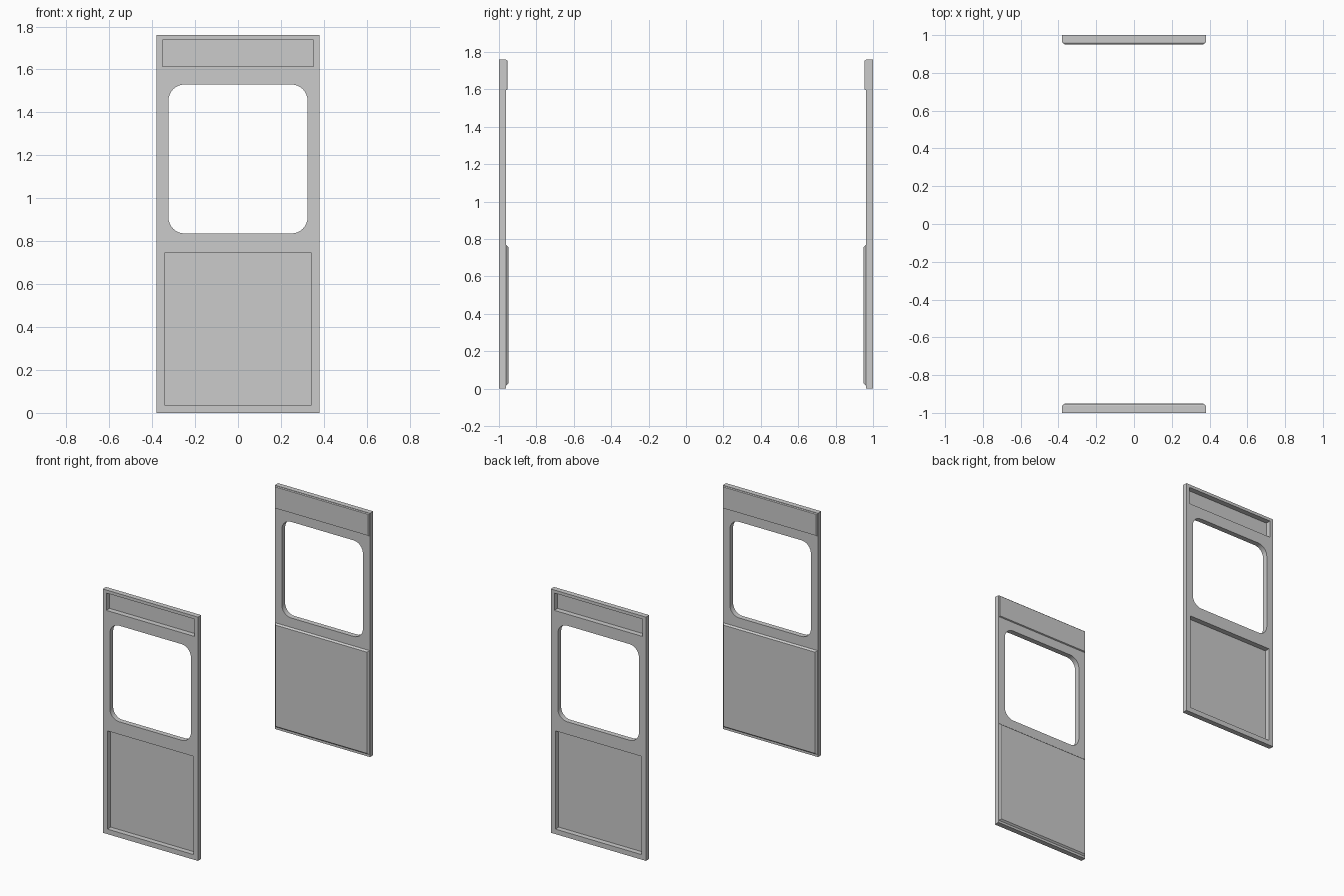
import bpy, bmesh
from math import pi, sin, cos
from mathutils import Matrix

if "Cube" in bpy.data.objects:
    bpy.data.objects.remove(bpy.data.objects["Cube"])

H, W = 1.76, 0.38          # door height and half width
Y_OUT, Y_IN = -1.0, -0.962  # outer and inner face of the frame


def rounded(hw, z0, z1, r=0, n=8):
    """Rectangle outline in (x, z), with optional rounded corners."""
    if r == 0:
        return [(-hw, z0), (hw, z0), (hw, z1), (-hw, z1)]
    pts = []
    for i, (cx, cz) in enumerate([(hw - r, z1 - r), (r - hw, z1 - r),
                                  (r - hw, z0 + r), (hw - r, z0 + r)]):
        for k in range(n + 1):
            a = pi / 2 * (i + k / n)
            pts.append((cx + r * cos(a), cz + r * sin(a)))
    return pts


def place(name, mesh, turn):
    mesh.transform(Matrix.Rotation(turn, 4, 'Z'))
    ob = bpy.data.objects.new(name, mesh)
    bpy.context.collection.objects.link(ob)
    bpy.ops.object.select_all(action='DESELECT')
    ob.select_set(True)
    bpy.context.view_layer.objects.active = ob
    bpy.ops.object.shade_smooth_by_angle(angle=pi / 6)


def frame(name, outlines, turn):
    """Flat slab from a filled outline with openings."""
    cu = bpy.data.curves.new(name, 'CURVE')
    cu.dimensions, cu.fill_mode = '2D', 'BOTH'
    cu.extrude = (Y_IN - Y_OUT) / 2
    for pts in outlines:
        sp = cu.splines.new('POLY')
        sp.points.add(len(pts) - 1)
        for p, (x, z) in zip(sp.points, pts):
            p.co = (x, z, 0, 1)
        sp.use_cyclic_u = True
    tmp = bpy.data.objects.new(name + "_outline", cu)
    bpy.context.collection.objects.link(tmp)
    dg = bpy.context.evaluated_depsgraph_get()
    me = bpy.data.meshes.new_from_object(tmp.evaluated_get(dg))
    bpy.data.objects.remove(tmp)
    bm = bmesh.new()
    bm.from_mesh(me)
    bmesh.ops.remove_doubles(bm, verts=bm.verts, dist=1e-5)
    bmesh.ops.recalc_face_normals(bm, faces=bm.faces)
    bm.to_mesh(me)
    bm.free()
    me.transform(Matrix.Translation((0, (Y_OUT + Y_IN) / 2, 0)) @ Matrix.Rotation(pi / 2, 4, 'X'))
    place(name, me, turn)


def sheet(name, hw, z0, z1, y1, inset, turn):
    """Thin backing panel with chamfered inner edges."""
    bm = bmesh.new()
    rings = [[bm.verts.new((x, y, z)) for x, z in rounded(hw - d, z0 + d, z1 - d)]
             for y, d in ((Y_IN, 0), (y1, inset))]
    bm.faces.new(rings[0])
    bm.faces.new(rings[1])
    for i in range(4):
        j = (i + 1) % 4
        bm.faces.new((rings[0][i], rings[0][j], rings[1][j], rings[1][i]))
    bmesh.ops.recalc_face_normals(bm, faces=bm.faces)
    me = bpy.data.meshes.new(name)
    bm.to_mesh(me)
    bm.free()
    place(name, me, turn)


# Two identical doors facing each other
for side, turn in (("front", 0), ("back", pi)):
    frame(side + "_door_frame",
          [rounded(W, 0, H),
           rounded(0.324, 0.836, 1.53, 0.075),  # window
           rounded(0.352, 1.613, 1.738),        # upper recess
           rounded(0.343, 0.036, 0.745)],       # lower recess
          turn)
    sheet(side + "_upper_panel", 0.376, 1.595, 1.757, -0.954, 0.004, turn)
    sheet(side + "_lower_panel", 0.376, 0.017, 0.768, -0.95, 0.010, turn)
